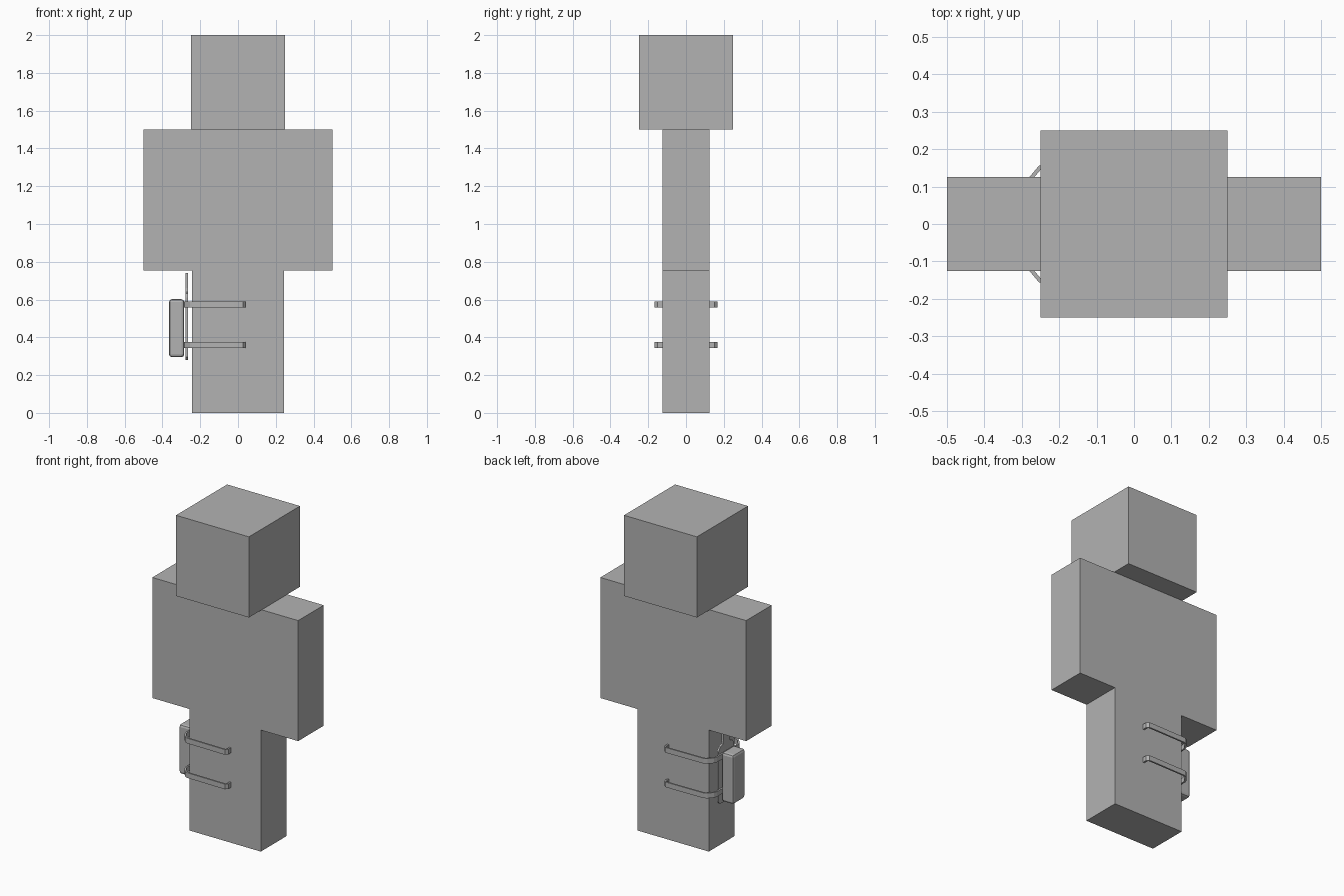
import bpy, bmesh
from mathutils import Vector

if "Cube" in bpy.data.objects:
    bpy.data.objects.remove(bpy.data.objects["Cube"])

grey = bpy.data.materials.new("plain grey")
grey.diffuse_color = (0.45, 0.45, 0.45, 1)
grey.use_nodes = True
grey.node_tree.nodes["Principled BSDF"].inputs["Base Color"].default_value = grey.diffuse_color


def finish(name, bm):
    bmesh.ops.recalc_face_normals(bm, faces=bm.faces)
    mesh = bpy.data.meshes.new(name)
    bm.to_mesh(mesh)
    bm.free()
    mesh.materials.append(grey)
    obj = bpy.data.objects.new(name, mesh)
    bpy.context.collection.objects.link(obj)
    return obj


def box(name, lo, hi, bevel=0):
    bm = bmesh.new()
    bmesh.ops.create_cube(bm, size=1)
    lo, hi = Vector(lo), Vector(hi)
    for v in bm.verts:
        v.co = (lo + hi) / 2 + v.co * (hi - lo)
    if bevel:
        bmesh.ops.bevel(bm, geom=bm.edges[:], offset=bevel, segments=2,
                        profile=0.5, affect='EDGES')
    return finish(name, bm)


def prism(name, outline, depth):
    """Extrude a closed outline along a vector."""
    bm = bmesh.new()
    face = bm.faces.new([bm.verts.new(p) for p in outline])
    new = bmesh.ops.extrude_face_region(bm, geom=[face], use_keep_orig=True)
    bmesh.ops.translate(bm, vec=depth,
                        verts=[g for g in new["geom"] if isinstance(g, bmesh.types.BMVert)])
    return finish(name, bm)


# Blocky body
box("head", (-0.25, -0.25, 1.5), (0.25, 0.25, 2))
box("torso", (-0.25, -0.125, 0.753), (0.25, 0.125, 1.5))
for side, s in (("left", -1), ("right", 1)):
    a, b = sorted((s * 0.25, s * 0.5))
    box(side + "_arm", (a, -0.125, 0.753), (b, 0.125, 1.5))
    a, b = sorted((s * -0.006, s * 0.244))
    box(side + "_leg", (a, -0.125, 0), (b, 0.125, 0.753))

# Thigh pouch
box("pouch", (-0.365, -0.06, 0.295), (-0.285, 0.06, 0.602), 0.015)

# Backing plate with clipped corners and a narrow hanger tongue
half = [(0.06, 0.28), (0.075, 0.295), (0.075, 0.61), (0.06, 0.632), (0.035, 0.64),
        (0.03, 0.66), (0.03, 0.74)]
outline = half + [(-y, z) for y, z in reversed(half)]
prism("backing_plate", [(-0.277, y, z) for y, z in outline], (0.012, 0, 0))

# Leg straps, each a band wrapped round the outer side of the leg
outer = [(0.04, 0.12), (0.04, 0.152), (0.027, 0.167), (-0.02, 0.167), (-0.235, 0.164),
         (-0.255, 0.155), (-0.28, 0.125), (-0.287, 0.105)]
inner = [(0.03, 0.12), (0.03, 0.148), (0.023, 0.157), (-0.02, 0.157), (-0.232, 0.154),
         (-0.248, 0.147), (-0.271, 0.12), (-0.277, 0.102)]


def mirrored(points):
    return points + [(x, -y) for x, y in reversed(points)]


for name, z in (("upper_strap", 0.558), ("lower_strap", 0.344)):
    ring = mirrored(outer) + mirrored(inner)[::-1]
    prism(name, [(x, y, z) for x, y in ring], (0, 0, 0.032))
